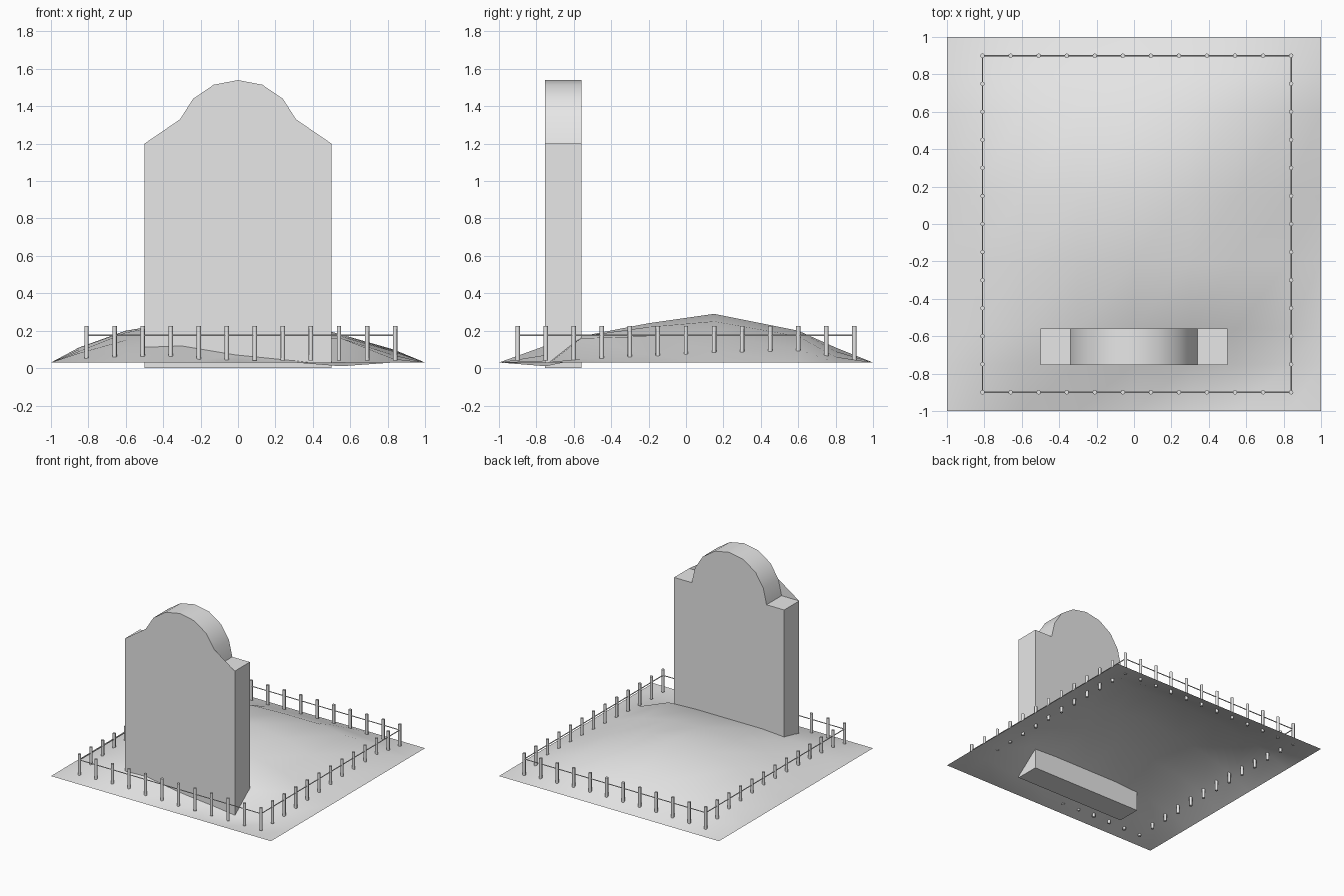
import bpy, bmesh, math
from mathutils import Vector

cube = bpy.data.objects.get("Cube")
if cube:
    bpy.data.objects.remove(cube, do_unlink=True)

stone_grey = bpy.data.materials.new("stone_grey")
stone_grey.use_nodes = True
colour = (0.8, 0.8, 0.8, 1)
stone_grey.diffuse_color = colour
stone_grey.node_tree.nodes["Principled BSDF"].inputs["Base Color"].default_value = colour


def finish(bm, name, smooth_angle=None):
    """Turn a bmesh into a named object, optionally smooth shaded."""
    mesh = bpy.data.meshes.new(name)
    bm.to_mesh(mesh)
    bm.free()
    mesh.materials.append(stone_grey)
    obj = bpy.data.objects.new(name, mesh)
    bpy.context.collection.objects.link(obj)
    if smooth_angle:
        bpy.ops.object.select_all(action='DESELECT')
        obj.select_set(True)
        bpy.context.view_layer.objects.active = obj
        bpy.ops.object.shade_smooth_by_angle(angle=math.radians(smooth_angle))
    return obj


def add_rod(bm, start, end, radius, sides):
    """Add a capped cylinder between two points."""
    start, end = Vector(start), Vector(end)
    axis = end - start
    made = bmesh.ops.create_cone(bm, cap_ends=True, segments=sides, radius1=radius,
                                 radius2=radius, depth=axis.length)
    turn = axis.to_track_quat('Z', 'Y').to_matrix()
    bmesh.ops.rotate(bm, verts=made["verts"], matrix=turn)
    bmesh.ops.translate(bm, verts=made["verts"], vec=(start + end) / 2)


# Grave mound: a height sheet with a level rim, heights in hundredths
columns = (-1, -.85, -.6, -.3, 0, .3, .55, .83, 1)
rows = (-1, -.75, -.56, -.2, .15, .6, .8, 1)
rim = 3
heights = (
    (8, 11, 12, 7, 4, 1, 3),
    (9, 15, 17, 17, 17, 16, 5),
    (10, 19, 22, 24, 22, 17, 7),
    (11, 20, 25, 29, 25, 18, 9),
    (9, 15, 19, 20, 20, 17, 10),
    (6, 9, 10, 11, 11, 9, 6),
)


def height(i, j):
    on_rim = i in (0, len(columns) - 1) or j in (0, len(rows) - 1)
    return (rim if on_rim else heights[j - 1][i - 1]) / 100


bm = bmesh.new()
grid = [[bm.verts.new((x, y, height(i, j))) for i, x in enumerate(columns)]
        for j, y in enumerate(rows)]
for low, high in zip(grid, grid[1:]):
    for i in range(len(columns) - 1):
        bm.faces.new((low[i], low[i + 1], high[i + 1], high[i]))
finish(bm, "grave_mound", 40)

# Headstone: stepped shoulders and a round crown, extruded front to back
front, back = -0.755, -0.56
half = [(.5, 0), (.5, 1.2), (.34, 1.2), (.31, 1.33), (.24, 1.44), (.13, 1.515)]
outline = half + [(0, 1.54)] + [(-x, z) for x, z in reversed(half)]
bm = bmesh.new()
face = bm.faces.new([bm.verts.new((x, front, z)) for x, z in outline])
made = bmesh.ops.extrude_face_region(bm, geom=[face], use_keep_orig=True)
moved = [v for v in made["geom"] if isinstance(v, bmesh.types.BMVert)]
bmesh.ops.translate(bm, verts=moved, vec=(0, back - front, 0))
bmesh.ops.recalc_face_normals(bm, faces=bm.faces)
finish(bm, "headstone", 40)

# Sloping front webs that close the shoulder steps
bm = bmesh.new()
for side in (1, -1):
    corners = half[1:4][::side]
    bm.faces.new([bm.verts.new((x * side, front, z)) for x, z in reversed(corners)])
finish(bm, "headstone_shoulder_webs")

# Fence posts around the plot
left, right, end, gap = -.81, .84, .9, .15
spots = {(left + gap * i, y) for i in range(12) for y in (-end, end)}
spots |= {(x, -end + gap * j) for j in range(1, 12) for x in (left, right)}
bm = bmesh.new()
for x, y in sorted(spots):
    add_rod(bm, (x, y, .04), (x, y, .225), .012, 8)
finish(bm, "fence_posts", 50)

# Thin rails joining the posts
corners = [(left, -end, .175), (right, -end, .175), (right, end, .175), (left, end, .175)]
bm = bmesh.new()
for a, b in zip(corners, corners[1:] + corners[:1]):
    add_rod(bm, a, b, .004, 6)
finish(bm, "fence_rails", 50)
